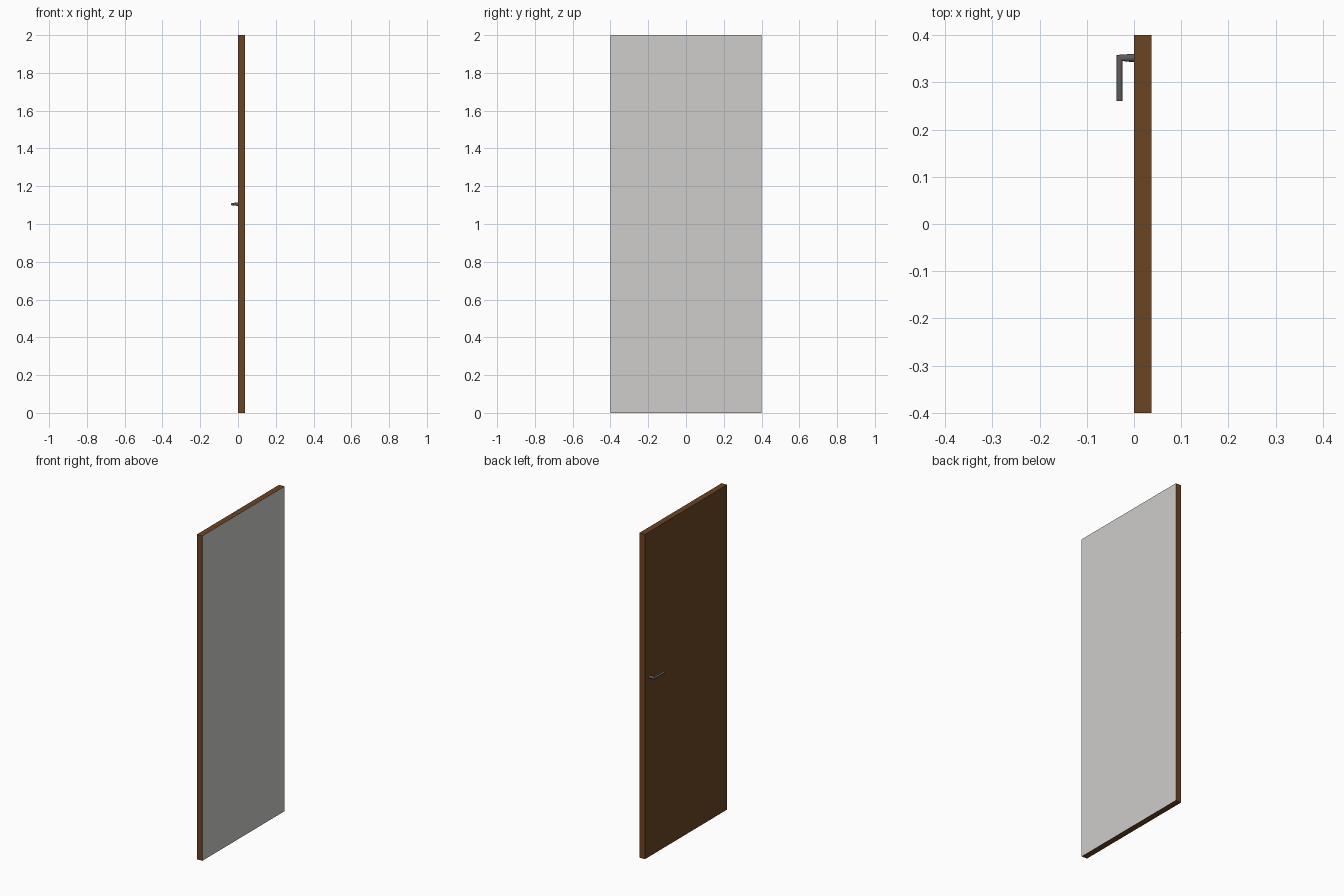
import bpy, bmesh, math
from mathutils import Vector

if "Cube" in bpy.data.objects:
    bpy.data.objects.remove(bpy.data.objects["Cube"])


def material(name, rgb):
    m = bpy.data.materials.new(name)
    m.diffuse_color = (*rgb, 1.0)
    m.use_nodes = True
    m.node_tree.nodes["Principled BSDF"].inputs["Base Color"].default_value = m.diffuse_color
    return m


wood = material("brown_wood", (0.15, 0.058, 0.017))
mirror = material("mirror_grey", (0.62, 0.61, 0.60))
metal = material("dark_metal", (0.105, 0.105, 0.105))


def finish(bm, name, mats):
    bmesh.ops.recalc_face_normals(bm, faces=bm.faces)
    me = bpy.data.meshes.new(name)
    bm.to_mesh(me)
    bm.free()
    for m in mats:
        me.materials.append(m)
    ob = bpy.data.objects.new(name, me)
    bpy.context.collection.objects.link(ob)
    return ob


# Door slab, with the mirror covering the whole +x face
bm = bmesh.new()
bmesh.ops.create_cube(bm, size=1.0)
for v in bm.verts:
    v.co = Vector((0.0185 + v.co.x * 0.037, v.co.y * 0.8, 1.0 + v.co.z * 2.0))
bm.normal_update()
for f in bm.faces:
    f.material_index = 1 if f.normal.x > 0.9 else 0
finish(bm, "door_slab", [wood, mirror])

# Lever handle: tapered stem, mitred elbow, straight grip
SIDES, HZ, R = 16, 1.105, 0.0065
ELBOW = Vector((-0.0305, 0.3515, HZ))
bm = bmesh.new()
rings = []
for kind in ("base", "elbow", "tip"):
    ring = []
    for i in range(SIDES):
        a = 2 * math.pi * i / SIDES
        c, s = math.cos(a), math.sin(a)
        if kind == "base":
            p = Vector((0.0, ELBOW.y + 0.009 * c, HZ + 0.009 * s))
        elif kind == "elbow":
            p = ELBOW + Vector((-R * c, R * c, R * s))
        else:
            p = Vector((ELBOW.x - R * c, 0.261, HZ + R * s))
        ring.append(bm.verts.new(p))
    rings.append(ring)
for a, b in zip(rings, rings[1:]):
    for i in range(SIDES):
        j = (i + 1) % SIDES
        bm.faces.new((a[i], a[j], b[j], b[i])).smooth = True
bm.faces.new(rings[0])
bm.faces.new(rings[-1])
handle = finish(bm, "lever_handle", [metal])
bpy.context.view_layer.objects.active = handle
handle.select_set(True)
bpy.ops.object.shade_smooth_by_angle(angle=math.radians(30))
